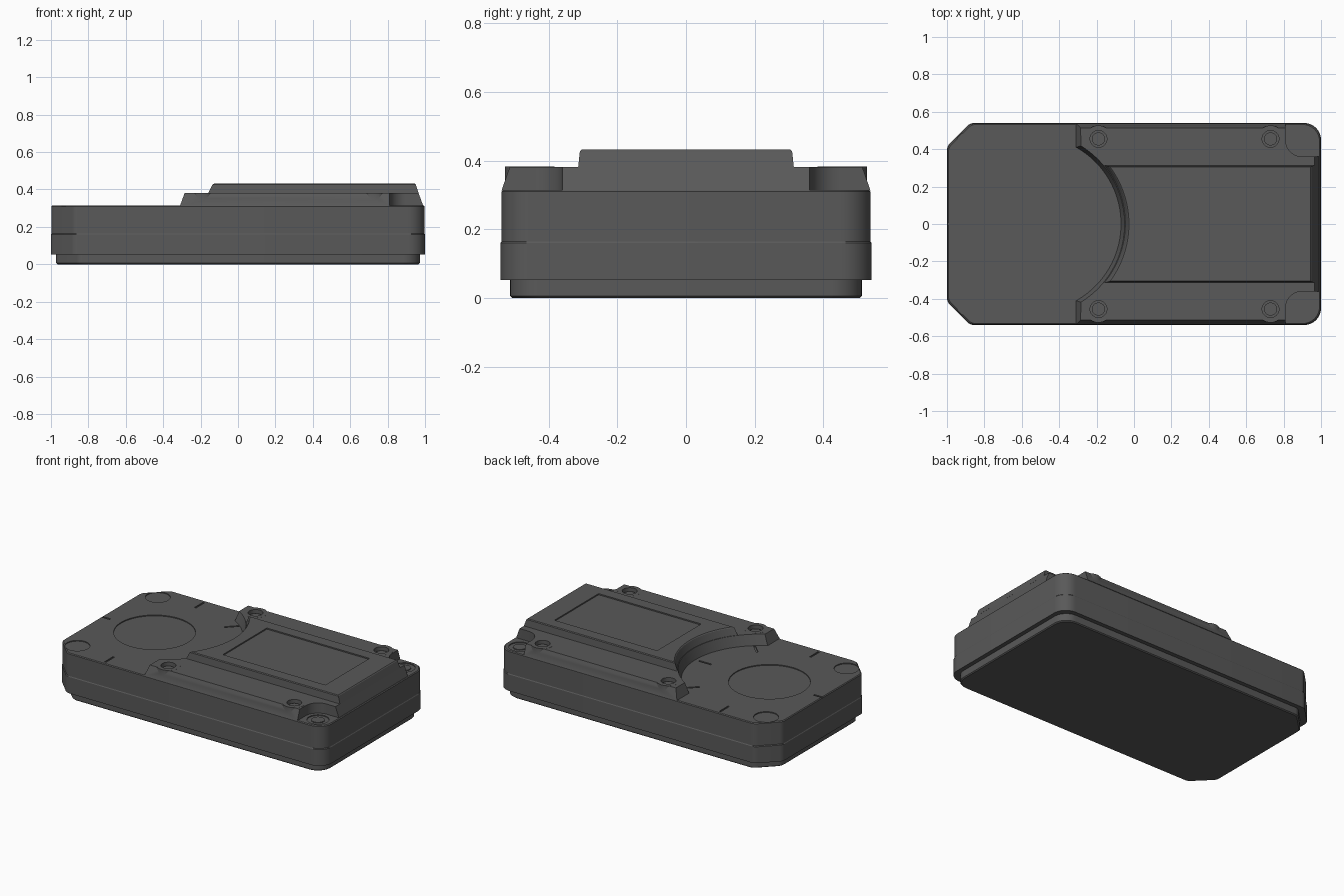
import bpy, bmesh
from math import sin, cos, pi, asin, radians
from mathutils import Matrix, Vector

if "Cube" in bpy.data.objects:
    bpy.data.objects.remove(bpy.data.objects["Cube"])

dark = bpy.data.materials.new("dark_grey")
dark.diffuse_color = (0.1, 0.1, 0.1, 1)
dark.use_nodes = True
dark.node_tree.nodes["Principled BSDF"].inputs["Base Color"].default_value = dark.diffuse_color


def arc(cx, cy, r, a0, a1, n):
    return [(cx + r * cos(a0 + (a1 - a0) * i / n), cy + r * sin(a0 + (a1 - a0) * i / n))
            for i in range(n + 1)]


def mirrored(half):
    """Close an upper-half outline with its mirror across the x axis."""
    return half + [(x, -y) for x, y in reversed(half) if abs(y) > 1e-6]


def add_object(name, bm):
    bmesh.ops.recalc_face_normals(bm, faces=bm.faces[:])
    me = bpy.data.meshes.new(name)
    bm.to_mesh(me)
    bm.free()
    me.materials.append(dark)
    ob = bpy.data.objects.new(name, me)
    bpy.context.collection.objects.link(ob)
    return ob


def loft(name, layers):
    """Solid through stacked outlines [(points, z), ...]."""
    bm = bmesh.new()
    rings = [[bm.verts.new((x, y, z)) for x, y in pts] for pts, z in layers]
    n = len(rings[0])
    for a, b in zip(rings, rings[1:]):
        for i in range(n):
            j = (i + 1) % n
            bm.faces.new((a[i], a[j], b[j], b[i]))
    bm.faces.new(rings[0][::-1])
    bm.faces.new(rings[-1])
    return add_object(name, bm)


def cylinders(name, specs, z0, z1, n=40):
    """Several upright cylinders (x, y, r) in one mesh."""
    bm = bmesh.new()
    for x, y, r in specs:
        bmesh.ops.create_cone(bm, cap_ends=True, segments=n, radius1=r, radius2=r, depth=z1 - z0,
                              matrix=Matrix.Translation((x, y, (z0 + z1) / 2)))
    return add_object(name, bm)


def boolean(ob, tool, op):
    m = ob.modifiers.new("cut", 'BOOLEAN')
    m.operation, m.solver, m.object = op, 'EXACT', tool
    bpy.context.view_layer.objects.active = ob
    bpy.ops.object.modifier_apply(modifier=m.name)
    bpy.data.objects.remove(tool, do_unlink=True)


def case_outline(d):
    """Case plan inset by d: clipped left corners, rounded right corners."""
    w, h, r = 1 - d, 0.54 - d, 0.09
    pts = arc(w - r, h - r, r, 0, pi / 2, 10)
    pts += arc(-w + 0.145, h - 0.05, 0.05, pi / 2, pi * 0.75, 4)
    pts += arc(-w + 0.05, h - 0.145, 0.05, pi * 0.75, pi, 4)
    return mirrored(pts)


def bay_arc(r, y_end):
    """Upper half of the curved wall facing the round bay."""
    return arc(-0.54, 0, r, 0, asin(y_end / r), 24)


def deck_outline(r, y_arc, x_left, y_side, x_right):
    pts = bay_arc(r, y_arc)
    pts += [(x_left, y_side), (0.81, y_side)]
    pts += arc(0.9, 0.45, 0.09, pi, 1.5 * pi, 10)
    pts += [(x_right, 0.36)]
    return mirrored(pts)


def top_outline(r, y, x_right):
    return mirrored(bay_arc(r, y) + [(x_right, y)])


# base plate and main case
loft("base_plate", [(case_outline(0.034), 0), (case_outline(0.028), 0.006), (case_outline(0.028), 0.07)])
case = loft("main_case", [(case_outline(0), 0.052), (case_outline(0), 0.16),
                          (case_outline(0.003), 0.165), (case_outline(0.003), 0.31),
                          (case_outline(0.008), 0.315)])

# shallow round recesses and radial tick grooves in the case top
corners = [(x, s * y, r) for s in (-1, 1) for x, y, r in ((-0.88, 0.42, 0.075), (0.9, 0.45, 0.066))]
boolean(case, cylinders("recess_cutter", [(-0.61, 0, 0.245)] + corners, 0.309, 0.35, 64), 'DIFFERENCE')
bm = bmesh.new()
for deg in (0, 45, 90, 180, 270, 315):
    reach = 0.37 if deg == 180 else 0.47
    bmesh.ops.create_cube(bm, size=1, matrix=Matrix.Rotation(0, 4, 'Z')
                          @ Matrix.Translation((-0.61, 0, 0.33))
                          @ Matrix.Rotation(radians(deg), 4, 'Z')
                          @ Matrix.Translation((reach, 0, 0))
                          @ Matrix.Diagonal((0.09, 0.012, 0.044, 1)))
boolean(case, add_object("tick_cutter", bm), 'DIFFERENCE')
cylinders("pocket_pins", [(0.9, s * 0.45, 0.04) for s in (-1, 1)], 0.3, 0.314)

# raised deck with screw bosses and counterbores
deck = loft("raised_deck", [(deck_outline(0.47, 0.41, -0.31, 0.537, 0.99), 0.313),
                            (deck_outline(0.49, 0.418, -0.285, 0.513, 0.965), 0.382)])
spots = [(x, s * 0.455) for x in (-0.19, 0.73) for s in (-1, 1)]
boolean(deck, cylinders("boss_tool", [(x, y, 0.072) for x, y in spots], 0.325, 0.3825), 'UNION')
boolean(deck, cylinders("hole_cutter", [(x, y, 0.045) for x, y in spots], 0.345, 0.42), 'DIFFERENCE')
cylinders("screw_heads", [(x, y, 0.035) for x, y in spots], 0.335, 0.362)

# top cover with a recessed rectangular panel
cover = loft("top_cover", [(top_outline(0.493, 0.314, 0.966), 0.38),
                           (top_outline(0.508, 0.309, 0.95), 0.427),
                           (top_outline(0.513, 0.304, 0.945), 0.432)])
bm = bmesh.new()
bmesh.ops.create_cube(bm, size=1, matrix=Matrix.Translation((0.425, 0, 0.45))
                      @ Matrix.Diagonal((0.75, 0.46, 0.052, 1)))
boolean(cover, add_object("panel_cutter", bm), 'DIFFERENCE')

# smooth the curved walls, keep the edges crisp
for ob in bpy.context.scene.objects:
    ob.select_set(True)
bpy.context.view_layer.objects.active = case
bpy.ops.object.shade_smooth_by_angle(angle=radians(25))
